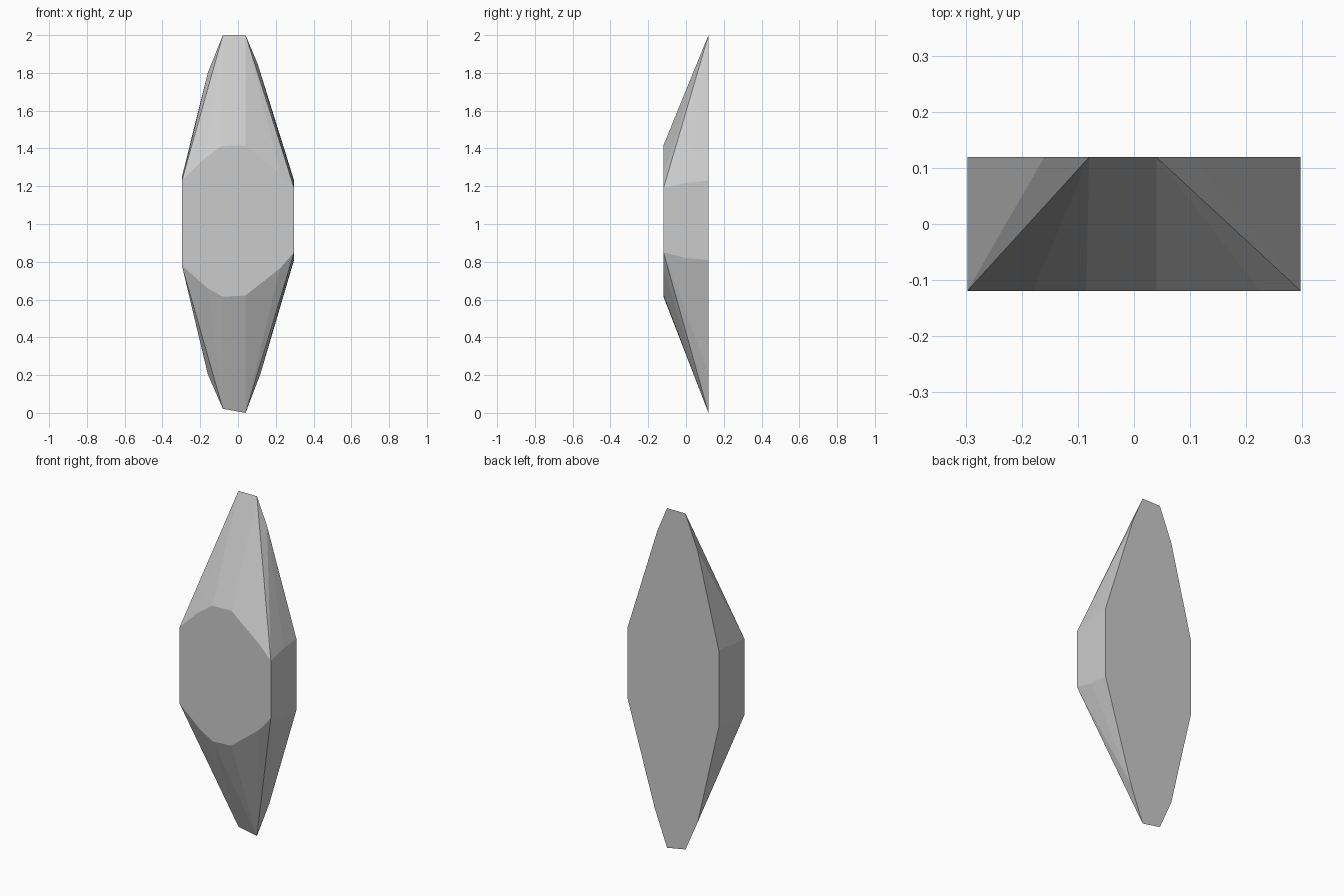
import bpy, bmesh

if "Cube" in bpy.data.objects:
    bpy.data.objects.remove(bpy.data.objects["Cube"])

# Outlines of the large back face, the small front face and the side ridge, as (x, z)
back = [(-0.08, 2.0), (0.04, 2.0), (0.105, 1.845), (0.297, 1.23), (0.297, 0.81),
        (0.12, 0.21), (0.04, 0.0), (-0.08, 0.022), (-0.16, 0.205), (-0.297, 0.80),
        (-0.297, 1.25), (-0.16, 1.80)]
front = [(-0.085, 1.413), (0.04, 1.417), (0.225, 1.265), (0.297, 1.19), (0.297, 0.85),
         (0.22, 0.763), (0.115, 0.685), (0.04, 0.622), (-0.08, 0.615), (-0.16, 0.66),
         (-0.297, 0.78), (-0.297, 1.23), (-0.18, 1.345)]
ridge = [(0.297, 1.218), (0.297, 0.82)]

# Faceted gem: the hull stretched between the outlines
bm = bmesh.new()
for outline, y in ((back, 0.119), (front, -0.119), (ridge, 0.0)):
    for x, z in outline:
        bm.verts.new((x, y, z))
hull = bmesh.ops.convex_hull(bm, input=bm.verts)
loose = [v for v in bm.verts if not v.link_faces]
bmesh.ops.delete(bm, geom=loose, context='VERTS')
bmesh.ops.dissolve_limit(bm, angle_limit=0.01, verts=bm.verts, edges=bm.edges)
bmesh.ops.recalc_face_normals(bm, faces=bm.faces)

mesh = bpy.data.meshes.new("faceted_crystal")
bm.to_mesh(mesh)
bm.free()
bpy.context.collection.objects.link(bpy.data.objects.new("faceted_crystal", mesh))
